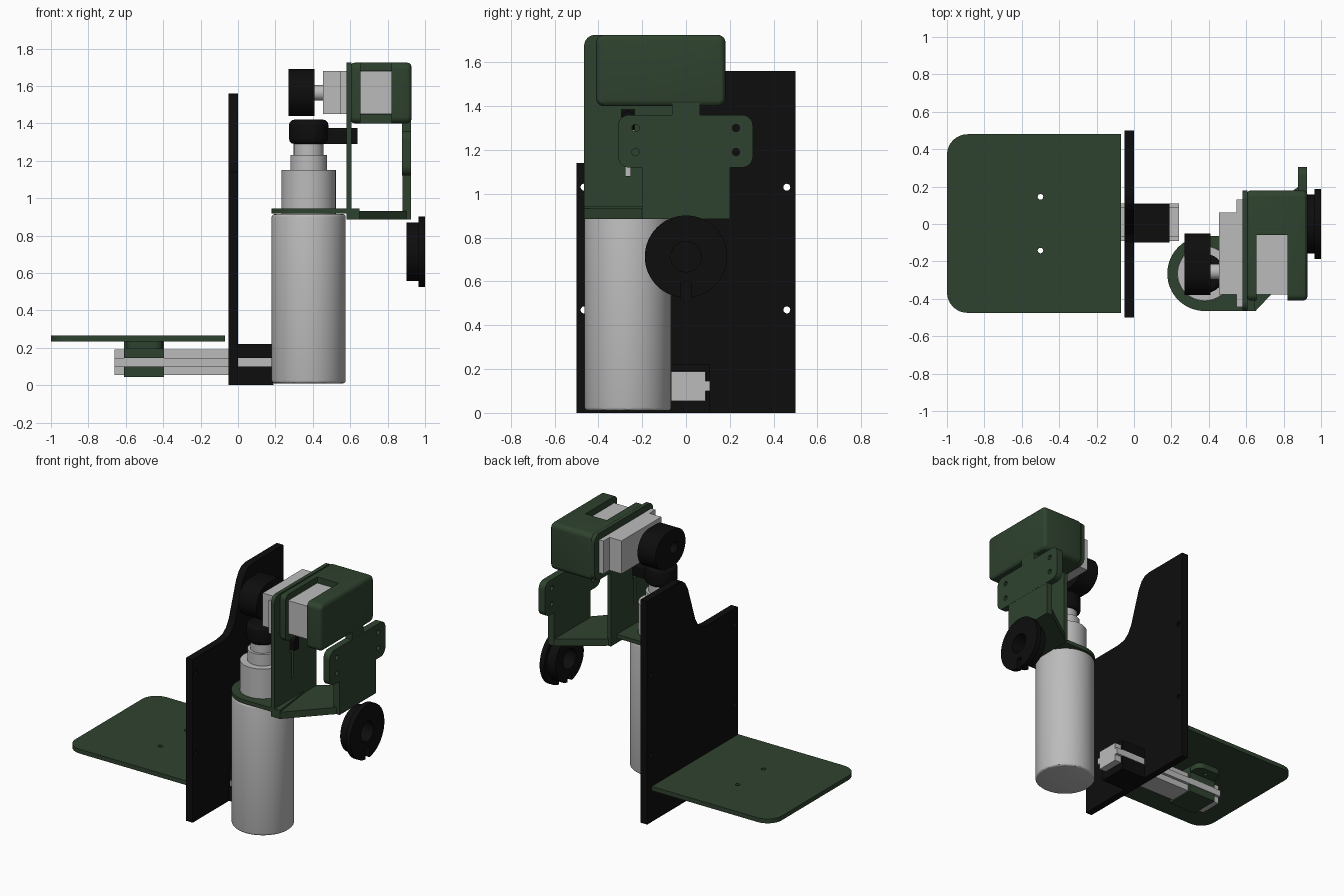
import bpy, bmesh, math

if "Cube" in bpy.data.objects:
    bpy.data.objects.remove(bpy.data.objects["Cube"])


def material(name, r, g, b):
    m = bpy.data.materials.new(name)
    m.diffuse_color = (r, g, b, 1)
    m.use_nodes = True
    m.node_tree.nodes["Principled BSDF"].inputs["Base Color"].default_value = m.diffuse_color
    return m


GREEN = material("dark_green", 0.028, 0.055, 0.028)
GREY = material("light_grey", 0.5, 0.5, 0.5)
BLACK = material("black", 0.004, 0.004, 0.004)

PLACE = {"x": lambda a, b, t: (t, a, b),
         "y": lambda a, b, t: (a, t, b),
         "z": lambda a, b, t: (a, b, t)}


def prism(name, pts, axis, lo, hi, mat, bevel=0.0):
    """Extrude a 2D outline along an axis."""
    bm = bmesh.new()
    put = PLACE[axis]
    low = [bm.verts.new(put(a, b, lo)) for a, b in pts]
    top = [bm.verts.new(put(a, b, hi)) for a, b in pts]
    bm.faces.new(low)
    bm.faces.new(top)
    for i in range(len(pts)):
        j = (i + 1) % len(pts)
        bm.faces.new((low[i], low[j], top[j], top[i]))
    bmesh.ops.recalc_face_normals(bm, faces=bm.faces)
    me = bpy.data.meshes.new(name)
    bm.to_mesh(me)
    bm.free()
    ob = bpy.data.objects.new(name, me)
    bpy.context.collection.objects.link(ob)
    me.materials.append(mat)
    if bevel:
        mod = ob.modifiers.new("edge", "BEVEL")
        mod.width, mod.segments = bevel, 3
        mod.limit_method, mod.angle_limit = "ANGLE", math.radians(50)
        activate(ob)
        bpy.ops.object.modifier_apply(modifier="edge")
    return ob


def activate(ob):
    bpy.ops.object.select_all(action="DESELECT")
    bpy.context.view_layer.objects.active = ob
    ob.select_set(True)


def smooth(ob):
    activate(ob)
    bpy.ops.object.shade_smooth_by_angle(angle=math.radians(30))
    return ob


def cut(ob, *cutters):
    for c in cutters:
        mod = ob.modifiers.new("cut", "BOOLEAN")
        mod.operation, mod.solver, mod.object = "DIFFERENCE", "EXACT", c
        activate(ob)
        bpy.ops.object.modifier_apply(modifier="cut")
        bpy.data.objects.remove(c)
    return ob


def arc(cx, cy, r, a0, a1, n):
    return [(cx + r * math.cos(math.radians(a0 + (a1 - a0) * i / n)),
             cy + r * math.sin(math.radians(a0 + (a1 - a0) * i / n))) for i in range(n + 1)]


def circle(cx, cy, r, n=48):
    return arc(cx, cy, r, 0, 360 * (n - 1) / n, n - 1)


def rect(x0, x1, y0, y1, r=0.0, corners="abcd"):
    """Rectangle; corners a b c d = right-top, left-top, left-bottom, right-bottom."""
    pts = []
    for k, (x, y, sx, sy) in enumerate([(x1, y1, -1, -1), (x0, y1, 1, -1),
                                        (x0, y0, 1, 1), (x1, y0, -1, 1)]):
        if r and "abcd"[k] in corners:
            pts += arc(x + sx * r, y + sy * r, r, 90 * k, 90 * k + 90, 8)
        else:
            pts.append((x, y))
    return pts


def box(name, x0, x1, y0, y1, z0, z1, mat, bevel=0.0):
    return prism(name, rect(x0, x1, y0, y1), "z", z0, z1, mat, bevel)


def hole(axis, a, b, r, lo, hi):
    return prism("cutter", circle(a, b, r, 20), axis, lo, hi, BLACK)


# Upright back plate with the S-shaped step and four screw holes
outline = [(-0.5, 0), (0.5, 0), (0.5, 1.56), (0.15, 1.56), (0.11, 1.55), (0.08, 1.525),
           (0.05, 1.475), (-0.03, 1.235), (-0.06, 1.185), (-0.10, 1.152), (-0.17, 1.14),
           (-0.5, 1.14)]
back = prism("back_plate", outline, "x", -0.05, 0.0, BLACK)
cut(back, *[hole("x", y, z, 0.016, -0.1, 0.1) for y in (-0.465, 0.46) for z in (0.47, 1.03)])

# Sliding rail, its black sleeve and the green clamp under the tray
RY = 0.01
box("rail", -0.66, 0.24, RY - 0.08, RY + 0.08, 0.055, 0.19, GREY)
box("rail_ridges", -0.66, 0.24, RY - 0.1, RY + 0.1, 0.1, 0.145, GREY)
for name, x0, x1, z0, z1, mat in (("rail_sleeve", -0.05, 0.19, 0.0, 0.22, BLACK),
                                  ("tray_clamp", -0.61, -0.395, 0.045, 0.24, GREEN)):
    sleeve = box(name, x0, x1, -0.1, 0.108, z0, z1, mat)
    cut(sleeve, box("cutter", x0 - 1, x1 + 1, RY - 0.081, RY + 0.081, 0.054, 0.191, mat),
        box("cutter", x0 - 1, x1 + 1, RY - 0.2, RY + 0.2, 0.099, 0.146, mat))
    if name == "rail_sleeve":
        continue
    flange = prism("clamp_flange", rect(-0.6, -0.4, -0.2, 0.2, 0.05), "z", 0.195, 0.236, GREEN)
    cut(flange, *[hole("z", -0.5, y, 0.015, 0, 0.5) for y in (-0.142, 0.145)])

# Tray
tray = prism("tray", rect(-1, -0.07, -0.475, 0.48, 0.11, "bc"), "z", 0.235, 0.265, GREEN)
cut(tray, *[hole("z", -0.5, y, 0.015, 0, 0.5) for y in (-0.142, 0.145)])

# Bottle: stacked round sections
BX, BY = 0.378, -0.265
for name, r, z0, z1, mat, bev in (("bottle_body", 0.198, 0.01, 0.915, GREY, 0.015),
                                  ("bottle_shoulder", 0.145, 0.91, 1.152, GREY, 0),
                                  ("bottle_neck", 0.098, 1.15, 1.232, GREY, 0),
                                  ("bottle_collar", 0.08, 1.23, 1.30, GREY, 0),
                                  ("spray_cap", 0.105, 1.29, 1.42, BLACK, 0.028)):
    smooth(prism(name, circle(BX, BY, r, 64), "z", z0, z1, mat, bev))
prism("spray_nozzle", rect(BY - 0.025, BY + 0.025, 1.29, 1.375, 0.02, "ab"), "x", 0.44, 0.64, BLACK)

# Ring bracket resting on the bottle
ring = prism("bottle_ring", arc(BX, BY, 0.2, 90, 270, 32) + [(0.65, -0.465), (0.6, -0.065)],
             "z", 0.918, 0.945, GREEN)
cut(ring, prism("cutter", circle(BX, BY, 0.146), "z", 0.8, 1.0, GREEN))

# Servo wall with nozzle slot
wall = [(-0.465, 0.885), (0.0, 0.885), (0.0, 1.40)]
wall += rect(-0.465, 0.18, 1.40, 1.725, 0.05, "abd")[-9:]
wall += arc(0.13, 1.675, 0.05, 0, 90, 8) + arc(-0.415, 1.675, 0.05, 90, 180, 8)
wall = prism("servo_wall", wall, "x", 0.58, 0.607, GREEN)
cut(wall, box("cutter", 0.5, 0.7, BY - 0.03, BY + 0.03, 1.27, 1.385, GREEN),
    box("cutter", 0.5, 0.7, BY - 0.012, BY + 0.012, 1.08, 1.28, GREEN))

# Slanted floor joining the wall to the front panel
prism("bracket_floor", [(0.58, -0.465), (0.65, -0.465), (0.9, -0.2), (0.925, -0.2),
                        (0.925, 0.2), (0.88, 0.2), (0.6, 0.0), (0.58, 0.0)],
      "z", 0.885, 0.932, GREEN)

# Front panel, screw tab and link up to the housing
prism("front_panel", rect(-0.2, 0.2, 0.885, 1.14), "x", 0.88, 0.925, GREEN)
tab = prism("screw_tab", rect(-0.31, 0.305, 1.12, 1.36, 0.05), "x", 0.878, 0.926, GREEN)
cut(tab, *[hole("x", y, z, 0.017, 0.8, 1.0) for y in (-0.23, 0.228) for z in (1.19, 1.30)])
prism("panel_link", rect(-0.065, 0.065, 1.35, 1.44), "x", 0.878, 0.925, GREEN)

# Servo housing: rounded shell, hollow, with a strap slot open at the -y end
house = prism("servo_housing", rect(-0.41, 0.18, 1.40, 1.725, 0.035), "x", 0.60, 0.928, GREEN, 0.025)
cut(house, box("cutter", 0.5, 0.822, -0.38, 0.07, 1.448, 1.682, GREEN),
    box("cutter", 0.655, 0.82, -0.6, -0.06, 1.3, 1.8, GREEN))
smooth(house)

# Servo motor and its cam
box("servo_body", 0.455, 0.82, -0.378, 0.062, 1.45, 1.68, GREY)
box("servo_flange", 0.548, 0.58, -0.445, 0.13, 1.45, 1.68, GREY)
smooth(prism("servo_shaft", circle(-0.255, 1.563, 0.042, 32), "x", 0.36, 0.46, GREY))
cam = prism("cam", arc(-0.255, 1.565, 0.125, 90, 270, 24) + arc(-0.175, 1.565, 0.125, -90, 90, 24),
            "x", 0.27, 0.41, BLACK)
cut(cam, hole("x", -0.255, 1.563, 0.04, 0.2, 0.35))
smooth(cam)

# Flanged wheel with centre hole and bottom slot
for name, r, x0, x1 in (("wheel_hub", 0.157, 0.9, 0.967), ("wheel_flange", 0.188, 0.965, 1.0)):
    wheel = prism(name, circle(0, 0.713, r, 64), "x", x0, x1, BLACK)
    cut(wheel, hole("x", 0, 0.713, 0.07, 0.8, 1.1),
        box("cutter", 0.8, 1.1, -0.022, 0.022, 0.4, 0.6, BLACK))
    smooth(wheel)
